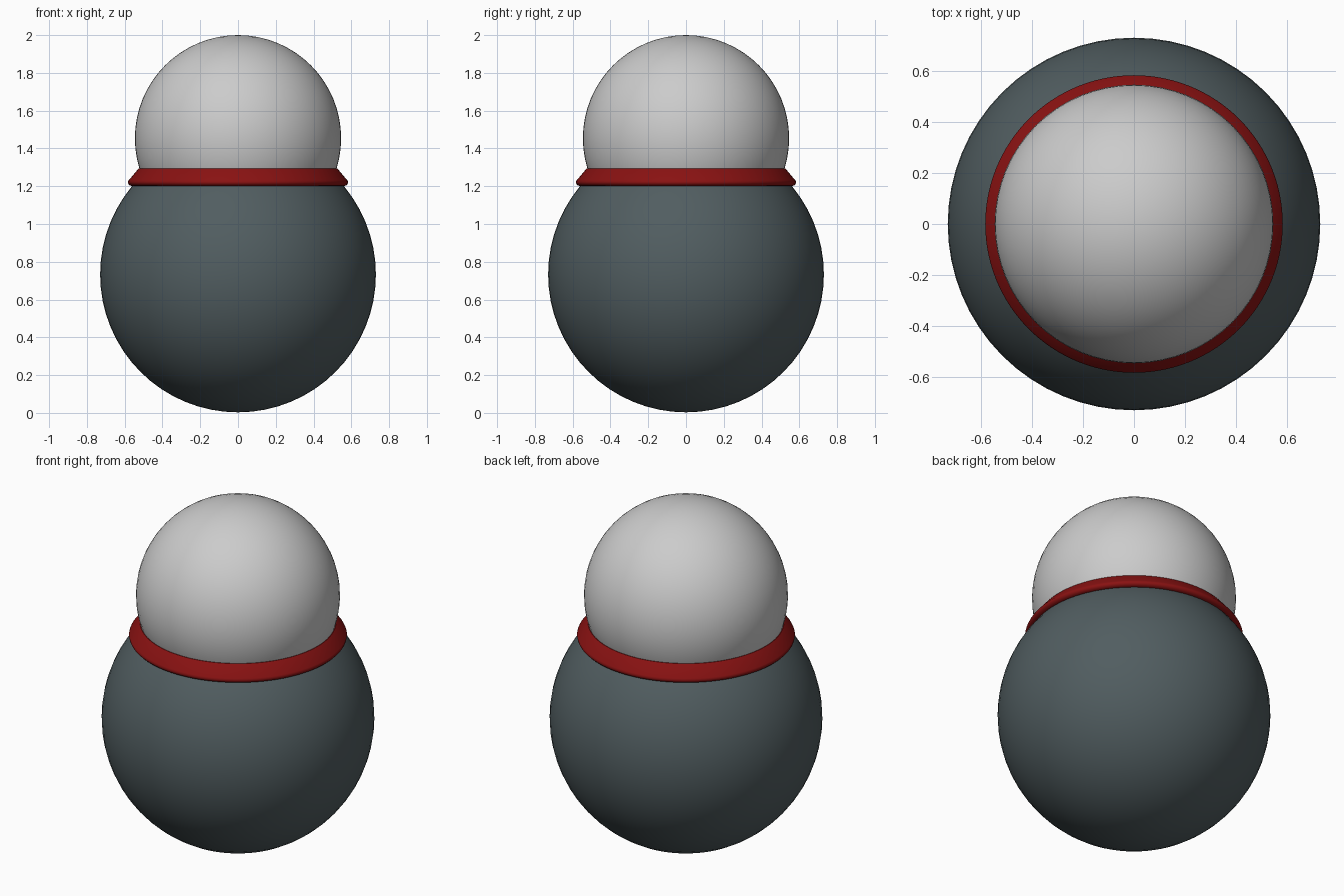
import bpy, bmesh, math

if "Cube" in bpy.data.objects:
    bpy.data.objects.remove(bpy.data.objects["Cube"])


def paint(obj, name, rgb):
    mat = bpy.data.materials.new(name)
    mat.diffuse_color = (*rgb, 1)
    mat.use_nodes = True
    mat.node_tree.nodes["Principled BSDF"].inputs["Base Color"].default_value = mat.diffuse_color
    obj.data.materials.append(mat)


def ball(name, radius, z):
    bpy.ops.mesh.primitive_uv_sphere_add(segments=64, ring_count=32, radius=radius, location=(0, 0, z))
    obj = bpy.context.object
    obj.name = name
    bpy.ops.object.shade_smooth()
    return obj


def lathe(name, profile, steps=96):
    bm = bmesh.new()
    verts = [bm.verts.new((r, 0, z)) for r, z in profile]
    edges = [bm.edges.new((verts[i - 1], v)) for i, v in enumerate(verts)]
    bmesh.ops.spin(bm, geom=verts + edges, cent=(0, 0, 0), axis=(0, 0, 1),
                   angle=math.tau, steps=steps, use_merge=True)
    bmesh.ops.remove_doubles(bm, verts=bm.verts, dist=1e-5)
    bmesh.ops.recalc_face_normals(bm, faces=bm.faces)
    mesh = bpy.data.meshes.new(name)
    bm.to_mesh(mesh)
    bm.free()
    obj = bpy.data.objects.new(name, mesh)
    bpy.context.collection.objects.link(obj)
    bpy.ops.object.select_all(action='DESELECT')
    obj.select_set(True)
    bpy.context.view_layer.objects.active = obj
    bpy.ops.object.shade_smooth_by_angle(angle=math.radians(40))
    return obj


# Large dark body and pale head
body = ball("body", 0.73, 0.733)
paint(body, "dark_slate", (0.082, 0.11, 0.118))
head = ball("head", 0.546, 1.454)

# Red collar: sloped outer face, rounded lower rim, closed inner side
collar = lathe("collar", [
    (0.505, 1.294), (0.525, 1.294), (0.531, 1.288), (0.579, 1.231),
    (0.583, 1.222), (0.581, 1.213), (0.574, 1.205), (0.562, 1.201),
    (0.530, 1.201), (0.470, 1.235),
])
paint(collar, "red", (0.25, 0.006, 0.006))
